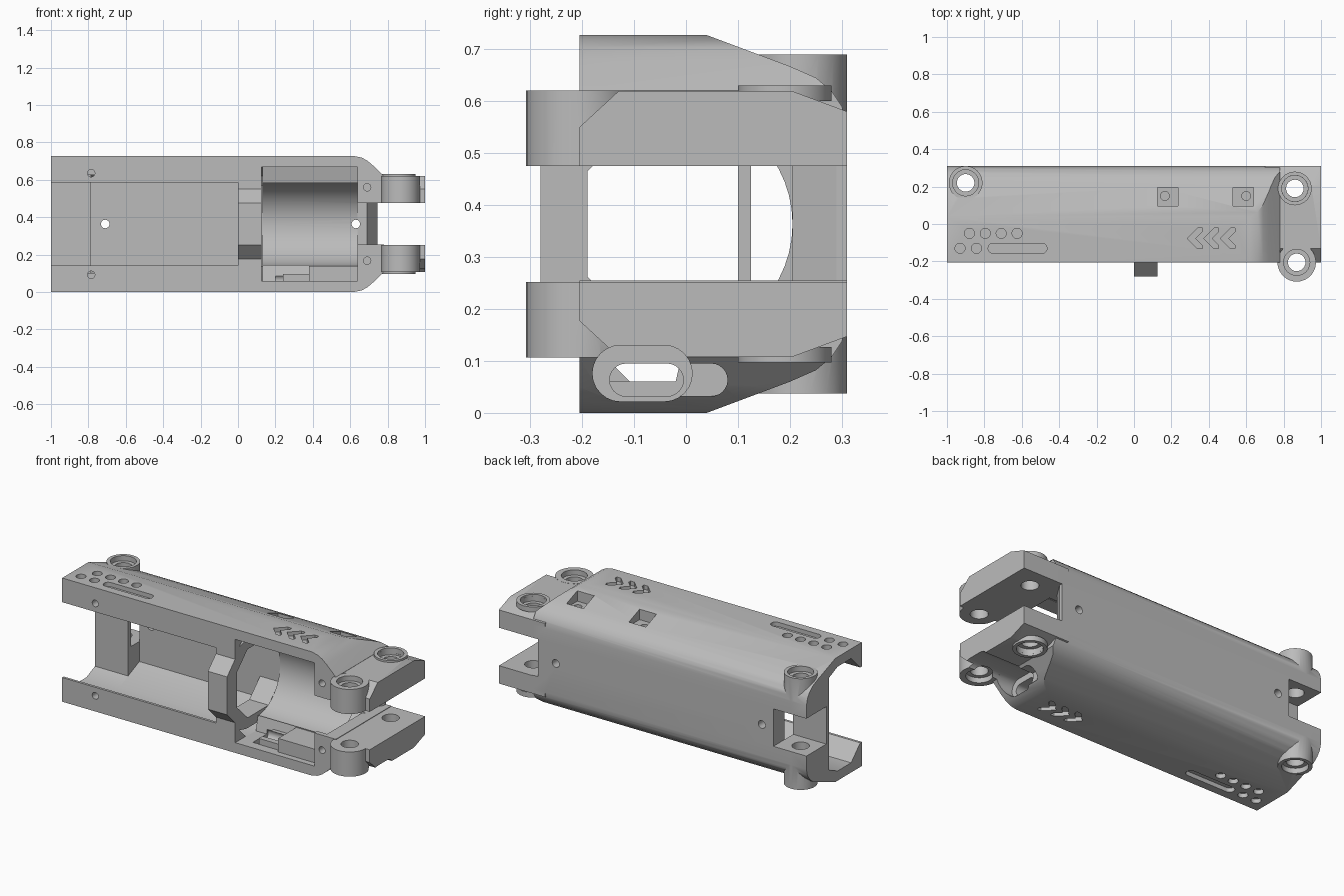
import bpy, bmesh
from math import cos, sin, pi, radians
from mathutils import Vector

cube = bpy.data.objects.get("Cube")
if cube:
    bpy.data.objects.remove(cube, do_unlink=True)

H = 0.727          # full height
MID = H / 2
grey = bpy.data.materials.new("light_grey")
grey.use_nodes = True
grey.diffuse_color = (0.5, 0.5, 0.5, 1)
grey.node_tree.nodes["Principled BSDF"].inputs["Base Color"].default_value = (0.5, 0.5, 0.5, 1)


def prism(name, axis, pts, a, b):
    """Extrude a 2D outline along an axis from a to b."""
    place = {"x": lambda u, v, t: (t, u, v),
             "y": lambda u, v, t: (u, t, v),
             "z": lambda u, v, t: (u, v, t)}[axis]
    bm = bmesh.new()
    face = bm.faces.new([bm.verts.new(place(u, v, a)) for u, v in pts])
    ext = bmesh.ops.extrude_face_region(bm, geom=[face])
    verts = [g for g in ext["geom"] if isinstance(g, bmesh.types.BMVert)]
    bmesh.ops.translate(bm, verts=verts, vec=Vector(place(0, 0, b - a)))
    bmesh.ops.recalc_face_normals(bm, faces=bm.faces)
    mesh = bpy.data.meshes.new(name)
    bm.to_mesh(mesh)
    bm.free()
    mesh.materials.append(grey)
    ob = bpy.data.objects.new(name, mesh)
    bpy.context.scene.collection.objects.link(ob)
    return ob


def box(name, x, y, z):
    return prism(name, "x", rect(y, z), *x)


def rect(u, v):
    return [(u[0], v[0]), (u[1], v[0]), (u[1], v[1]), (u[0], v[1])]


def arc(cu, cv, r, start=0, end=360, n=32):
    steps = n if end - start == 360 else n + 1
    return [(cu + r * cos(radians(start + (end - start) * i / n)),
             cv + r * sin(radians(start + (end - start) * i / n))) for i in range(steps)]


def stadium(u, v):
    r = (v[1] - v[0]) / 2
    c = v[0] + r
    return arc(u[1] - r, c, r, -90, 90, 12) + arc(u[0] + r, c, r, 90, 270, 12)


def sym(upper):
    """Complete an outline with its reflection about mid height."""
    return upper + [(u, H - v) for u, v in reversed(upper)]


def combine(target, tool, op):
    mod = target.modifiers.new("bool", "BOOLEAN")
    mod.operation, mod.solver, mod.object = op, "EXACT", tool
    bpy.context.view_layer.update()
    mesh = bpy.data.meshes.new_from_object(target.evaluated_get(bpy.context.evaluated_depsgraph_get()))
    target.modifiers.clear()
    target.data = mesh
    bpy.data.objects.remove(tool, do_unlink=True)


def cut(tool):
    combine(body, tool, "DIFFERENCE")


def add(tool):
    combine(body, tool, "UNION")


def both(z0, z1):
    """The same height span on the upper and lower halves."""
    return [(z0, z1), (H - z1, H - z0)]


# Outer shell with sloped, rounded back corners
body = prism("housing", "x", sym([(-0.205, H), (0.04, H), (0.2, 0.667), (0.25, 0.645),
                                  (0.28, 0.62), (0.3, 0.59), (0.31, 0.55)]), -1, 0.78)

# Rounded slopes at the jointed end
slope = [(0.62, H), (0.66, 0.719), (0.69, 0.703), (0.72, 0.678), (0.78, 0.62)]
cut(prism("end_slope", "y", slope + [(0.9, 0.62), (0.9, 0.9), (0.62, 0.9)], -1, 1))
cut(prism("end_slope", "y", [(u, H - v) for u, v in slope + [(0.9, 0.62), (0.9, 0.9), (0.62, 0.9)]], -1, 1))

# Long cavity behind the front lips, with a solid block at the far end
cavity = [(-0.4, 0.585), (-0.19, 0.585), (-0.105, 0.67), (0.02, 0.67)]
cut(prism("cavity", "x", sym(cavity + [(0.205, 0.59)]), -0.785, 0.13))
cut(prism("end_cavity", "x", sym(cavity + [(0.1, 0.635)]), -1.1, -0.78))
cut(box("back_slot", (-1.1, -0.785), (0.125, 0.5), (0.255, 0.475)))

# Open bay with a round cradle at the back
bay = [(-0.4, 0.06), (-0.02, 0.06), (0.0, 0.145)]
cut(prism("bay", "x", bay + arc(-0.02, MID, 0.225, -85, 85, 24) + [(u, H - v) for u, v in reversed(bay)],
          0.125, 0.64))
cut(prism("bay_mouth", "x", arc(-0.01, MID, 0.2, 0, 360, 32), 0.6, 0.72))

# Hinge arms
arm = [(-0.205, 0.475), (-0.205, 0.55), (-0.13, 0.619), (0.205, 0.619), (0.31, 0.58), (0.31, 0.475)]
add(prism("upper_arm", "x", arm, 0.7, 1))
add(prism("lower_arm", "x", [(u, H - v) for u, v in arm], 0.7, 1))
for z in both(0.475, 0.62):
    add(prism("front_lug", "z", arc(0.87, -0.205, 0.103), *z))
for z in both(0.475, 0.69):
    add(prism("end_lug", "z", arc(-0.9, 0.22, 0.09), *z))

# Gap between the arms, with a slanted end to the back wall
cut(prism("arm_gap", "z", [(0.64, -0.5), (1.1, -0.5), (1.1, 0.5), (0.745, 0.5),
                           (0.745, 0.29), (0.69, 0.205), (0.64, 0.205)], 0.255, 0.475))

# Retaining ring across the opening
ring = prism("retaining_ring", "x", sym([(-0.28, 0.475), (-0.205, 0.55), (-0.205, 0.6),
                                         (-0.1, 0.625), (0.12, 0.625), (0.25, 0.57)]), 0, 0.125)
combine(ring, prism("ring_bore", "x", sym([(-0.19, 0.465), (-0.09, 0.565), (0.105, 0.565),
                                           (0.206, 0.465)]), -0.1, 0.2), "DIFFERENCE")
add(ring)

# Connector block and its stepped tray inside the bay
add(box("connector_block", (0.38, 0.65), (-0.17, 0.02), (0.05, 0.14)))
add(box("connector_tray", (0.24, 0.4), (-0.15, 0.02), (0.05, 0.095)))
cut(prism("port_recess", "x", stadium((-0.18, 0.012), (0.022, 0.13)), 0.67, 1.1))
cut(prism("port_side_recess", "x", stadium((-0.1, 0.08), (0.032, 0.095)), 0.69, 1.1))
cut(prism("port_opening", "x", stadium((-0.147, -0.005), (0.032, 0.095)), 0.2, 0.9))

# Hinge and end screw holes with counterbores
for x, y, top in [(0.87, -0.205, 0.62), (0.86, 0.19, 0.62), (-0.9, 0.22, 0.69)]:
    cut(prism("screw_hole", "z", arc(x, y, 0.047, n=24), -0.1, 0.9))
    for z in both(top - 0.03, top + 0.2):
        cut(prism("counterbore", "z", arc(x, y, 0.07, n=24), *z))
# Raised collars around the rear hinge screws
for z in both(0.6, 0.63):
    collar = prism("rear_collar", "z", arc(0.86, 0.19, 0.09), *z)
    combine(collar, prism("collar_hole", "z", arc(0.86, 0.19, 0.07), 0, 1), "DIFFERENCE")
    add(collar)

# Holes through the back wall and blind holes in the front edges
for x in (-0.71, 0.63):
    cut(prism("back_hole", "y", arc(x, MID, 0.023, n=16), 0.15, 0.5))
for x, z in [(-0.785, 0.635), (0.69, 0.56)]:
    for h in (z, H - z):
        cut(prism("front_hole", "y", arc(x, h, 0.02, n=16), -0.4, -0.15))

# Square pits on the upper slope with pin holes
for x in (0.18, 0.585):
    cut(box("pit", (x - 0.055, x + 0.055), (0.095, 0.195), (0.645, 0.8)))
for x in (0.165, 0.6):
    add(prism("pin", "z", arc(x, 0.15, 0.04, n=20), 0.57, 0.64))
    cut(prism("pin_hole", "z", arc(x, 0.15, 0.024, n=16), 0.55, 0.8))

# Shallow grip dots, slot and arrow grooves on top and bottom
for z in both(H - 0.025, H + 0.1):
    for i in range(4):
        cut(prism("dot", "z", arc(-0.88 + 0.085 * i, -0.05, 0.027, n=20), *z))
    for i in range(2):
        cut(prism("dot", "z", arc(-0.93 + 0.088 * i, -0.13, 0.027, n=20), *z))
    cut(prism("slot", "z", stadium((-0.78, -0.465), (-0.157, -0.103)), *z))
    for i in range(3):
        x = 0.285 + 0.088 * i
        cut(prism("arrow", "z", [(x, -0.077), (x + 0.055, -0.022), (x + 0.08, -0.022), (x + 0.08, -0.04),
                                 (x + 0.043, -0.077), (x + 0.08, -0.114), (x + 0.08, -0.132),
                                 (x + 0.055, -0.132)], *z))

# Smooth curved walls, keep hard edges crisp
bpy.ops.object.select_all(action="DESELECT")
body.select_set(True)
bpy.context.view_layer.objects.active = body
bpy.ops.object.shade_smooth_by_angle(angle=radians(25))
